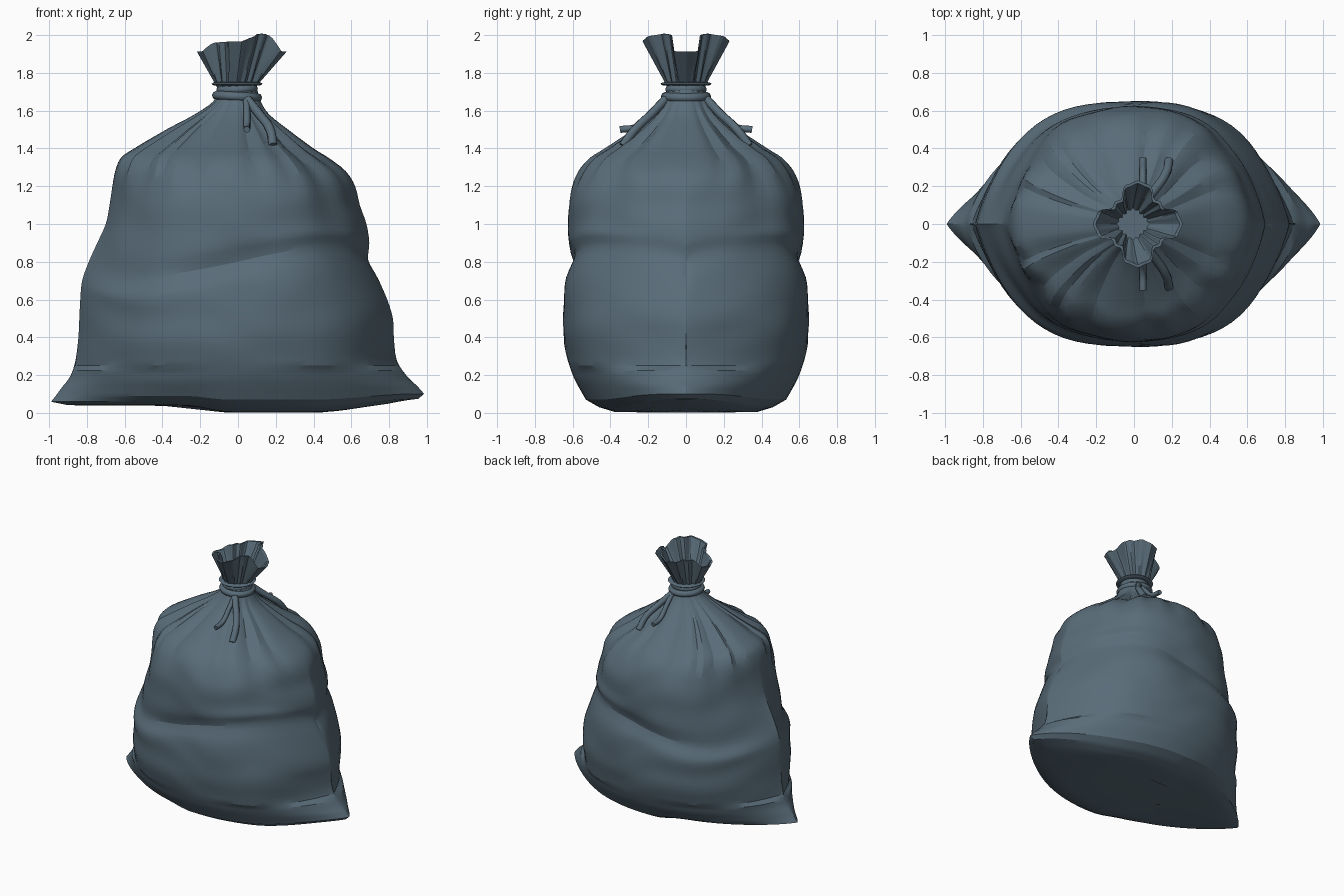
import bpy, bmesh, math
from math import sin, cos, pi, exp, radians

if "Cube" in bpy.data.objects:
    bpy.data.objects.remove(bpy.data.objects["Cube"])

mat = bpy.data.materials.new("slate plastic")
mat.diffuse_color = (0.10, 0.15, 0.19, 1)
mat.use_nodes = True
mat.node_tree.nodes["Principled BSDF"].inputs["Base Color"].default_value = mat.diffuse_color


def step(a, b, v):
    t = min(1, max(0, (v - a) / (b - a)))
    return t * t * (3 - 2 * t)


def loft(name, rings, cap_start=True, cap_end=True):
    """Skin a list of equally long closed rings."""
    bm = bmesh.new()
    vs = [[bm.verts.new(p) for p in r] for r in rings]
    n = len(vs[0])
    for a, b in zip(vs, vs[1:]):
        for i in range(n):
            j = (i + 1) % n
            bm.faces.new((a[i], a[j], b[j], b[i]))
    if cap_start:
        bm.faces.new(vs[0][::-1])
    if cap_end:
        bm.faces.new(vs[-1])
    bmesh.ops.remove_doubles(bm, verts=bm.verts, dist=1e-5)
    bmesh.ops.recalc_face_normals(bm, faces=bm.faces)
    me = bpy.data.meshes.new(name)
    bm.to_mesh(me)
    bm.free()
    me.materials.append(mat)
    ob = bpy.data.objects.new(name, me)
    bpy.context.collection.objects.link(ob)
    return ob


def smooth(ob, angle):
    bpy.ops.object.select_all(action='DESELECT')
    ob.select_set(True)
    bpy.context.view_layer.objects.active = ob
    bpy.ops.object.shade_smooth_by_angle(angle=radians(angle))


# Bag body: height, left reach, right reach, half depth, corner pinch
rows = [
    (.002, .40, .45, .20, 1.2), (.006, .90, .80, .38, 1.5),
    (.03, .99, .955, .46, 1.7), (.07, .965, .985, .53, 1.7),
    (.14, .925, .945, .57, 1.5), (.20, .885, .89, .60, 1.3),
    (.28, .86, .84, .625, 1.15), (.40, .845, .825, .645, 1.05),
    (.50, .84, .82, .65, 1), (.60, .835, .79, .65, 1),
    (.70, .825, .745, .638, 1), (.80, .79, .69, .605, 1),
    (.90, .745, .695, .62, 1), (1.0, .70, .68, .62, 1),
    (1.1, .68, .645, .615, 1), (1.2, .665, .62, .60, 1),
    (1.28, .65, .57, .57, 1), (1.35, .62, .48, .51, 1),
    (1.4, .55, .40, .43, 1), (1.5, .38, .265, .28, 1),
    (1.58, .23, .165, .18, 1), (1.65, .13, .12, .125, 1),
    (1.72, .10, .10, .10, 1)]

# Pleats gathered below the neck: angle, width, depth
pleats = [(22, 5, .08), (42, 7, .13), (62, 3, .08), (80, 5, .08),
          (112, 6, .12), (128, 3, .07), (143, 6, .11), (160, 4, .08)]


def creases(c, z):
    """Irregular slanting folds made from crossed waves."""
    return (.45 * sin(15 * z - 5 * c + 2 * sin(3 * c + 4 * z))
            + .3 * sin(27 * z + 6 * c + 1.5 * sin(7 * c))
            + .35 * sin(6 * z + 8 * c + 1))


def body_point(row, t):
    z, xl, xr, yd, p = row
    s, c = sin(t), cos(t)
    a = abs(math.degrees(math.atan2(s, c)))
    env = exp(-((z - 1.46) / .2) ** 2)
    f = 1 - env * sum(d * exp(-((a - m) / w) ** 2) for m, w, d in pleats)
    q = abs(s)
    # valleys beside the side panels, then slanting creases
    f -= .03 * exp(-((a - 42) / 9) ** 2) * exp(-((z - 1.1) / .25) ** 2)
    f -= .02 * exp(-((a - 140) / 10) ** 2) * exp(-((z - 1.05) / .25) ** 2)
    f -= q * .02 * exp(-((z - .8) / .05) ** 2) * exp(-((a - 92) / 25) ** 2)
    mid = step(.12, .35, z) * (1 - step(1.3, 1.6, z)) * step(.1, .6, q)
    f += .011 * mid * creases(c, z)
    x = c * (xr if c > 0 else xl) * f
    # section fuller in the middle and flatter toward the sides
    w = q ** p + (1.3 * q * (q - .7) * (1 - q) * (1 - step(1.1, 1.35, z)) if p < 1.2 else 0)
    y = yd * w * f * (1 if s > 0 else -1)
    # the main crease slants up to the right
    z += .16 * c * q * exp(-((z - .8) / .16) ** 2)
    low = max(0, 1 - z / .16)
    z += low * (.036 * step(.05, .28, -x) + .055 * step(.4, .95, x))
    return (x, y, z)


def spline(a, b, c, d, t):
    v = []
    for p, q, r, s in zip(a, b, c, d):
        v.append(.5 * (2 * q + (r - p) * t + (2 * p - 5 * q + 4 * r - s) * t * t
                       + (3 * q - p - 3 * r + s) * t ** 3))
    return tuple(v)


N = 84
fine = []
for i in range(len(rows) - 1):
    a, d = rows[max(i - 1, 0)], rows[min(i + 2, len(rows) - 1)]
    b, c = rows[i], rows[i + 1]
    for t in (0, .33, .67):
        sp = spline(a, b, c, d, t)
        lin = tuple(u + (v - u) * t for u, v in zip(b, c))
        fine.append(sp if i > 3 else lin)
fine.append(rows[-1])
body = loft("bag_body", [[body_point(r, 2 * pi * i / N) for i in range(N)] for r in fine])
smooth(body, 22)


# Flared ruffled mouth, outside wall then inside wall
def mouth_ring(k, inset=0.0):
    ring = []
    for i in range(96):
        t = 2 * pi * i / 96
        s, c = sin(t), cos(t)
        lobe = math.tanh(2.2 * cos(4 * t))
        rim = .198 + .034 * lobe + .006 * cos(16 * t)
        up = step(.28, .5, abs(s))
        top = 1.912 + up * (.045 + .01 * s * s + .045 * max(0, c) * abs(s) * 2)
        neck = .093 + .006 * cos(16 * t)
        r = neck + (rim - neck) * k - inset
        ring.append((r * c + .02 * k - .01 * (1 - k), r * s * .97, 1.72 + (top - 1.72) * k))
    return ring


mouth = loft("bag_mouth", [mouth_ring(0), mouth_ring(.35), mouth_ring(.7), mouth_ring(1),
                           mouth_ring(1, .016), mouth_ring(.6, .018), mouth_ring(.15, .032)])
smooth(mouth, 15)


# Neck bands: rope loops and a thin pinched flange
def band(name, z, r, tube_r, tube_z, tilt=0):
    rings = []
    for j in range(9):
        q = 2 * pi * j / 8
        rr = r + tube_r * cos(q)
        rings.append([(rr * cos(t) - .005, rr * sin(t), z + tube_z * sin(q) + tilt * cos(t))
                      for t in (2 * pi * i / 40 for i in range(40))])
    smooth(loft(name, rings, False, False), 50)


band("lower_tie_loop", 1.675, .108, .025, .024, -.006)
band("upper_tie_loop", 1.712, .092, .018, .022, .003)
band("neck_flange", 1.742, .105, .03, .010)


# Tie strings hanging on both faces
def string(name, pts, r):
    cu = bpy.data.curves.new(name, 'CURVE')
    cu.dimensions = '3D'
    cu.bevel_depth = r
    cu.bevel_resolution = 2
    cu.use_fill_caps = True
    cu.resolution_u = 5
    sp = cu.splines.new('BEZIER')
    sp.bezier_points.add(len(pts) - 1)
    for bp, p in zip(sp.bezier_points, pts):
        bp.co = p
        bp.handle_left_type = bp.handle_right_type = 'AUTO'
    cu.materials.append(mat)
    ob = bpy.data.objects.new(name, cu)
    bpy.context.collection.objects.link(ob)
    bpy.ops.object.select_all(action='DESELECT')
    ob.select_set(True)
    bpy.context.view_layer.objects.active = ob
    bpy.ops.object.convert(target='MESH')
    smooth(bpy.context.object, 50)


for label, m in (("front", -1), ("back", 1)):
    string(label + "_short_string", [(.045, m * .11, 1.66), (.047, m * .18, 1.59),
           (.047, m * .26, 1.515), (.047, m * .35, 1.50)], .018)
    string(label + "_long_string", [(.05, m * .11, 1.66), (.11, m * .18, 1.585),
           (.17, m * .27, 1.50), (.185, m * .335, 1.415)], .024)
